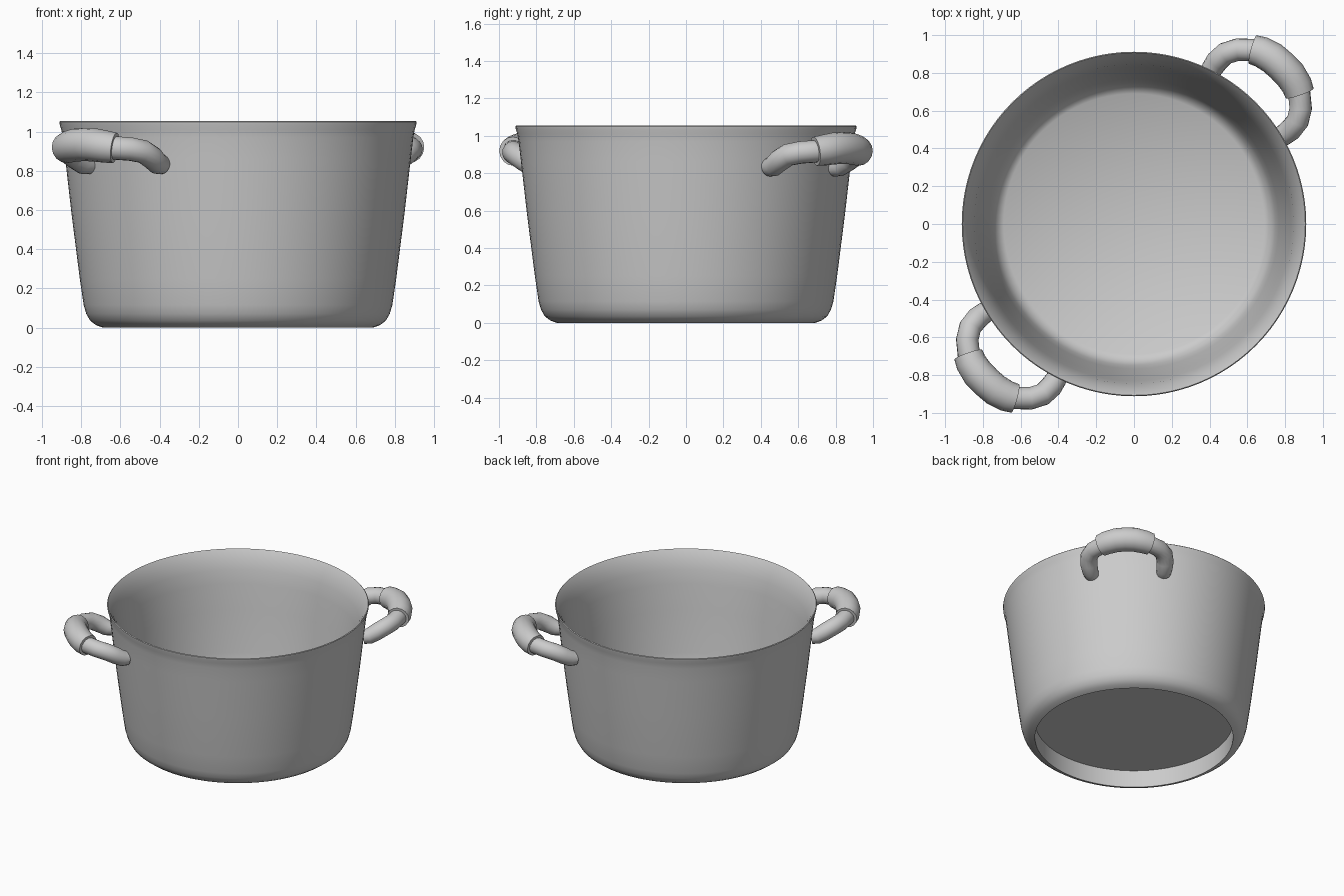
import bpy, bmesh, math

if "Cube" in bpy.data.objects:
    bpy.data.objects.remove(bpy.data.objects["Cube"])

SEG = 96


def finish(obj, angle=40):
    bpy.ops.object.select_all(action='DESELECT')
    obj.select_set(True)
    bpy.context.view_layer.objects.active = obj
    if obj.type == 'CURVE':
        bpy.ops.object.convert(target='MESH')
        obj = bpy.context.view_layer.objects.active
    bpy.ops.object.shade_smooth_by_angle(angle=math.radians(angle))
    return obj


def lathe(name, profile):
    bm = bmesh.new()
    verts = [bm.verts.new((r, 0, z)) for r, z in profile]
    edges = [bm.edges.new(p) for p in zip(verts, verts[1:])]
    bmesh.ops.spin(bm, geom=verts + edges, axis=(0, 0, 1), cent=(0, 0, 0),
                   angle=2 * math.pi, steps=SEG)
    bmesh.ops.remove_doubles(bm, verts=bm.verts, dist=1e-5)
    bmesh.ops.recalc_face_normals(bm, faces=bm.faces)
    mesh = bpy.data.meshes.new(name)
    bm.to_mesh(mesh)
    bm.free()
    obj = bpy.data.objects.new(name, mesh)
    bpy.context.collection.objects.link(obj)
    return finish(obj)


def tube(name, points, angle):
    # points are (outward, sideways, height, radius) in the handle's own frame
    c, s = math.cos(angle), math.sin(angle)
    curve = bpy.data.curves.new(name, 'CURVE')
    curve.dimensions = '3D'
    curve.bevel_depth = 1.0
    curve.bevel_resolution = 6
    curve.use_fill_caps = True
    spline = curve.splines.new('POLY')
    spline.points.add(len(points) - 1)
    for p, (u, v, z, r) in zip(spline.points, points):
        p.co = (u * c - v * s, u * s + v * c, z, 1)
        p.radius = r
    obj = bpy.data.objects.new(name, curve)
    bpy.context.collection.objects.link(obj)
    return finish(obj)


def mirrored(half):
    return half + [(u, -v, z, r) for u, v, z, r in reversed(half) if v > 0]


# pot body: recessed underside, rounded foot, tapered wall, flared lip, inside
lathe("pot_body", [
    (0, 0.132), (0.69, 0.132), (0.69, 0.0), (0.725, 0.012), (0.755, 0.035),
    (0.775, 0.07), (0.788, 0.115), (0.808, 0.25), (0.85, 0.58),
    (0.882, 0.86), (0.895, 0.97), (0.902, 1.01), (0.91, 1.035),
    (0.912, 1.05), (0.907, 1.055), (0.893, 1.035), (0.868, 0.985),
    (0.847, 0.92), (0.831, 0.82), (0.808, 0.63), (0.767, 0.32),
    (0.748, 0.21), (0.725, 0.16), (0.69, 0.136), (0, 0.134)])

# thin bent handle bar and thicker grip, one just past each diagonal
bar = mirrored([
    (0.84, 0.25, 0.832, 0.05), (0.88, 0.258, 0.838, 0.056),
    (0.93, 0.266, 0.868, 0.06), (0.99, 0.262, 0.898, 0.06),
    (1.05, 0.228, 0.911, 0.06), (1.105, 0.165, 0.917, 0.06),
    (1.14, 0.08, 0.93, 0.06)])
grip = mirrored([
    (1.104, 0.17, 0.917, 0.078), (1.125, 0.13, 0.923, 0.082),
    (1.142, 0.065, 0.932, 0.085), (1.145, 0.0, 0.935, 0.085)])
for side, turn in (("back", 47), ("front", 227)):
    tube(side + "_handle_bar", bar, math.radians(turn))
    tube(side + "_handle_grip", grip, math.radians(turn))
